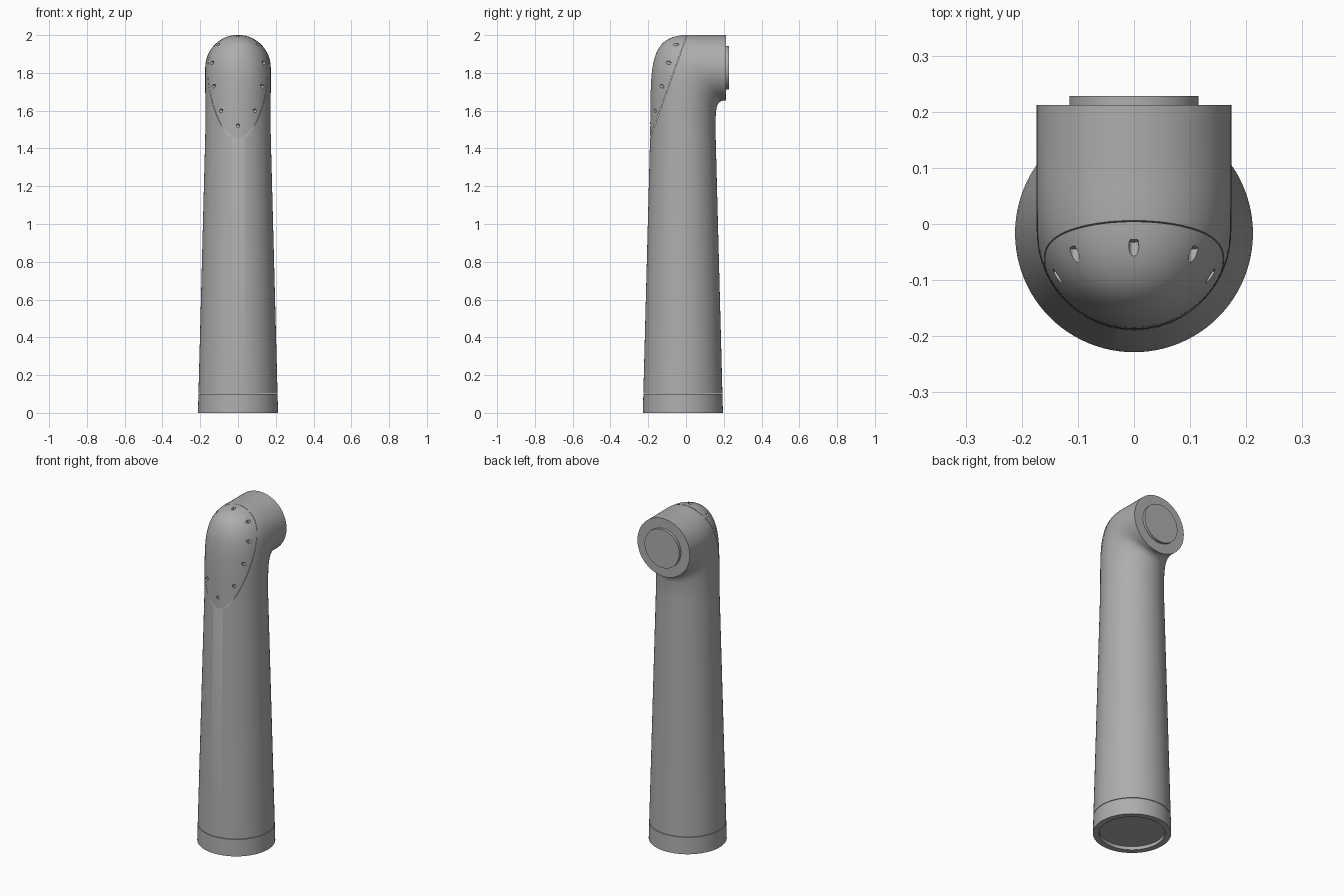
import bpy, bmesh, math
from mathutils import Vector, Matrix
from mathutils.bvhtree import BVHTree

SIDES = 96
AXIS_Y = -0.0165
SEAM = Vector((0, 0.005, 2.0))
SEAM_N = Vector((0, -0.545, 0.195)).normalized()

if "Cube" in bpy.data.objects:
    bpy.data.objects.remove(bpy.data.objects["Cube"], do_unlink=True)

grey = bpy.data.materials.new("satin grey")
grey.use_nodes = True
GREY = (0.42, 0.42, 0.42, 1)
grey.diffuse_color = GREY
grey.node_tree.nodes["Principled BSDF"].inputs["Base Color"].default_value = GREY


def make_object(name, bm):
    bmesh.ops.recalc_face_normals(bm, faces=bm.faces)
    mesh = bpy.data.meshes.new(name)
    bm.to_mesh(mesh)
    bm.free()
    mesh.materials.append(grey)
    obj = bpy.data.objects.new(name, mesh)
    bpy.context.collection.objects.link(obj)
    return obj


def smooth(obj):
    bpy.ops.object.select_all(action='DESELECT')
    obj.select_set(True)
    bpy.context.view_layer.objects.active = obj
    bpy.ops.object.shade_smooth_by_angle(angle=math.radians(30))


def loft(stations):
    """Capped skin over rings; each station is (outer yz, inner yz, half width)."""
    bm = bmesh.new()
    rings = []
    for oy, oz, iy, iz, w in stations:
        mid = Vector((0, (oy + iy) / 2, (oz + iz) / 2))
        arm = Vector((0, oy, oz)) - mid
        rings.append([bm.verts.new(mid + arm * math.cos(t) + Vector((w * math.sin(t), 0, 0)))
                      for t in (2 * math.pi * k / SIDES for k in range(SIDES))])
    for a, b in zip(rings, rings[1:]):
        for k in range(SIDES):
            n = (k + 1) % SIDES
            bm.faces.new((a[k], a[n], b[n], b[k]))
    bm.faces.new(rings[0])
    bm.faces.new(rings[-1])
    bmesh.ops.recalc_face_normals(bm, faces=bm.faces)
    return bm


def level(z, r):
    return (AXIS_Y - r, z, AXIS_Y + r, z, r)


def radius(z):
    return 0.212 - 0.0263 * z


def refine(stations, steps=5):
    """Catmull-Rom smoothing between stations."""
    pts = [stations[0]] + stations + [stations[-1]]
    out = []
    for a, b, c, d in zip(pts, pts[1:], pts[2:], pts[3:]):
        for s in range(steps):
            t = s / steps
            out.append(tuple(
                0.5 * (2 * q + (r - p) * t + (2 * p - 5 * q + 4 * r - u) * t * t
                       + (3 * q - p - 3 * r + u) * t ** 3)
                for p, q, r, u in zip(a, b, c, d)))
    return out + [stations[-1]]


def split(bm, offset, keep_front):
    geom = bm.verts[:] + bm.edges[:] + bm.faces[:]
    cut = bmesh.ops.bisect_plane(bm, geom=geom, plane_co=SEAM + SEAM_N * offset, plane_no=SEAM_N,
                                 clear_outer=not keep_front, clear_inner=keep_front)
    edges = [e for e in cut["geom_cut"] if isinstance(e, bmesh.types.BMEdge)]
    bmesh.ops.holes_fill(bm, edges=edges)


# Tapered column that bends into a horizontal outlet
bend = [level(1.46, radius(1.46)),
        (-0.189, 1.56, 0.156, 1.53, 0.1725),
        (-0.187, 1.70, 0.158, 1.58, 0.173),
        (-0.180, 1.81, 0.162, 1.615, 0.1735),
        (-0.163, 1.89, 0.170, 1.636, 0.1735),
        (-0.130, 1.95, 0.180, 1.647, 0.1735),
        (-0.080, 1.985, 0.190, 1.652, 0.1735),
        (-0.010, 2.0, 0.199, 1.653, 0.1735),
        (0.100, 2.0, 0.206, 1.653, 0.1735),
        (0.212, 2.0, 0.212, 1.653, 0.1735)]
shell = loft([level(0.103, radius(0.103))] + refine(bend))
tree = BVHTree.FromBMesh(shell)
panel_bm = shell.copy()
split(shell, -0.001, False)
split(panel_bm, 0.001, True)
body = make_object("body", shell)
panel = make_object("front_panel", panel_bm)

# Small holes bored square to the panel seam, just inside its edge
spots = [(0, -0.19, 1.52), (0, -0.04, 1.99)]
for x, y, z in [(0.09, -0.165, 1.6), (0.13, -0.13, 1.73),
                (0.14, -0.095, 1.855), (0.11, -0.055, 1.955)]:
    spots += [(x, y, z), (-x, y, z)]
cut_bm = bmesh.new()
turn = SEAM_N.to_track_quat('Z', 'Y').to_matrix().to_4x4()
for spot in spots:
    hit = tree.find_nearest(Vector(spot))[0]
    bmesh.ops.create_cone(cut_bm, cap_ends=True, segments=16, radius1=0.009, radius2=0.009,
                          depth=0.06, matrix=Matrix.Translation(hit + SEAM_N * 0.018) @ turn)
cutter = make_object("hole_cutter", cut_bm)
cutter.hide_render = True
cutter.hide_viewport = True
bore = panel.modifiers.new("holes", 'BOOLEAN')
bore.object = cutter
bore.operation = 'DIFFERENCE'
bore.solver = 'EXACT'

# Base band with a shallow recess underneath
base = make_object("base_band", loft([level(0.02, 0.178), level(0, 0.178), level(0, 0.212),
                                      level(0.1, radius(0.1))]))

# Raised disc on the outlet face
plate_bm = bmesh.new()
bmesh.ops.create_cone(plate_bm, cap_ends=True, segments=SIDES, radius1=0.115, radius2=0.115, depth=0.026,
                      matrix=Matrix.Translation((0, 0.215, 1.8265)) @ Matrix.Rotation(math.pi / 2, 4, 'X'))
plate = make_object("outlet_disc", plate_bm)

for obj in (body, panel, base, plate):
    smooth(obj)
